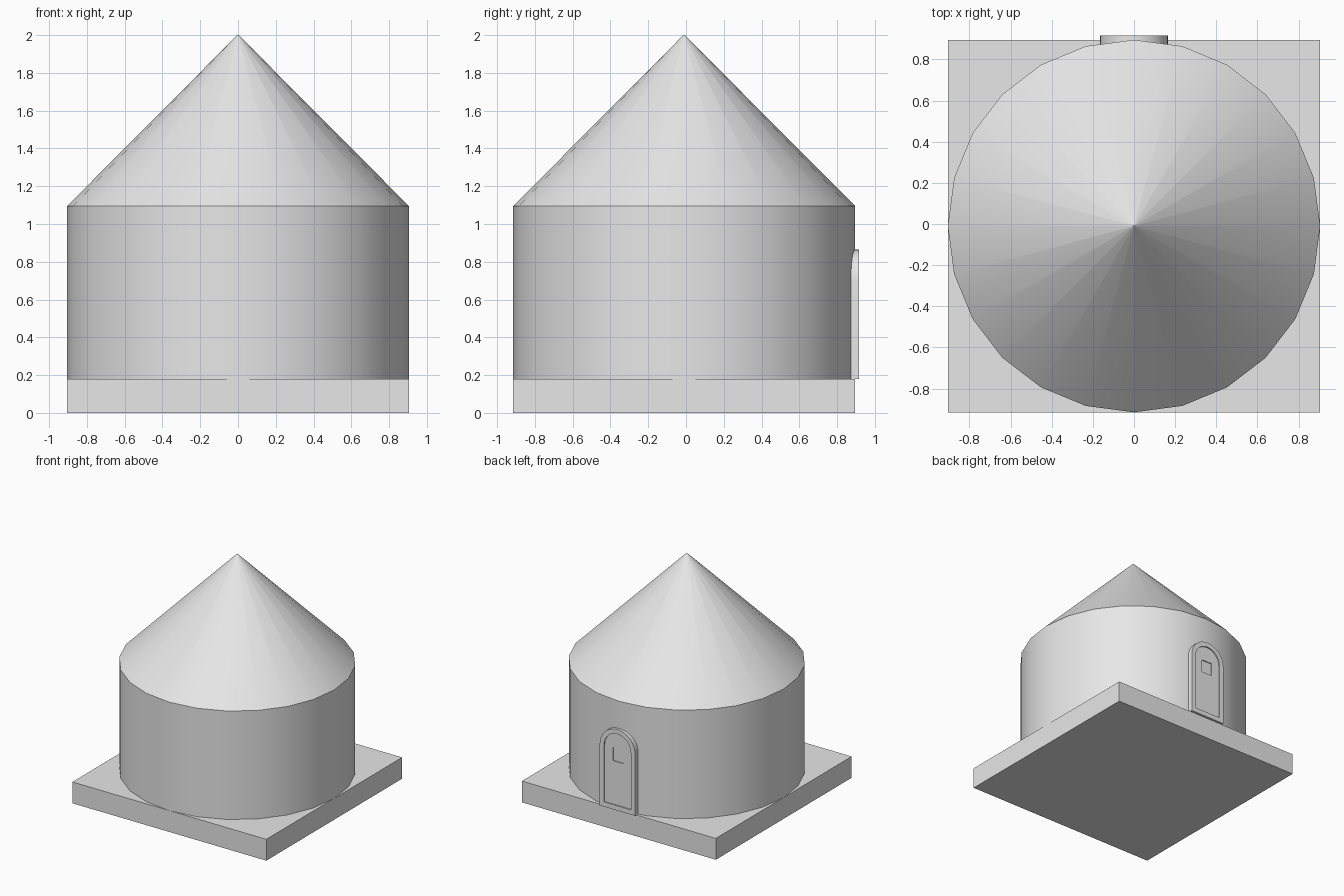
import bpy, bmesh, math
from mathutils import Vector

cube = bpy.data.objects.get("Cube")
if cube:
    bpy.data.objects.remove(cube, do_unlink=True)

RADIUS, MID_Y = 0.905, -0.01
BASE_TOP, EAVE, PEAK = 0.18, 1.095, 2.0
SIDES = 24

stone = bpy.data.materials.new("light_grey")
stone.use_nodes = True
stone.diffuse_color = (0.8, 0.8, 0.8, 1)
stone.node_tree.nodes["Principled BSDF"].inputs["Base Color"].default_value = (0.8, 0.8, 0.8, 1)


def finish(name, smooth=False):
    """Name the active object, colour it and optionally smooth it."""
    ob = bpy.context.object
    ob.name = ob.data.name = name
    ob.data.materials.append(stone)
    if smooth:
        bpy.ops.object.shade_smooth_by_angle(angle=math.radians(30))
    return ob


def box(name, size, centre):
    bpy.ops.mesh.primitive_cube_add(size=1, location=centre)
    bpy.context.object.scale = size
    bpy.ops.object.transform_apply(location=False, rotation=False, scale=True)
    return finish(name)


def ring_solid(name, low, high, z0, z1, fill):
    """Round part with a corner on each axis."""
    bpy.ops.mesh.primitive_cone_add(vertices=SIDES, radius1=low, radius2=high, depth=z1 - z0,
                                    end_fill_type=fill, location=(0, MID_Y, (z0 + z1) / 2))
    return finish(name, True)


# Square plinth, round wall and pointed roof
box("plinth", (2 * RADIUS, 2 * RADIUS, BASE_TOP), (0, MID_Y, BASE_TOP / 2))
ring_solid("round_wall", RADIUS, RADIUS, BASE_TOP, EAVE, 'NOTHING')
ring_solid("conical_roof", RADIUS, 0.004, EAVE, PEAK, 'NGON')

# Arched door at the back: slab with a sunken panel inside a raised frame
HALF, SPRING, FRONT, BACK = 0.165, 0.70, 0.915, 0.86
outline = [(HALF, BASE_TOP)]
for i in range(17):
    a = math.pi * i / 16
    outline.append((HALF * math.cos(a), SPRING + HALF * math.sin(a)))
outline.append((-HALF, BASE_TOP))

bm = bmesh.new()
back_face = bm.faces.new([bm.verts.new((x, BACK, z)) for x, z in outline])
slab = bmesh.ops.extrude_face_region(bm, geom=[back_face], use_keep_orig=True)
moved = [g for g in slab["geom"] if isinstance(g, bmesh.types.BMVert)]
bmesh.ops.translate(bm, vec=Vector((0, FRONT - BACK, 0)), verts=moved)
bmesh.ops.recalc_face_normals(bm, faces=bm.faces[:])
panel = max(bm.faces, key=lambda f: f.calc_center_median().y)
bmesh.ops.inset_region(bm, faces=[panel], thickness=0.04, use_even_offset=True)
sunk = bmesh.ops.extrude_discrete_faces(bm, faces=[panel])["faces"][0]
bmesh.ops.translate(bm, vec=Vector((0, -0.01, 0)), verts=sunk.verts[:])
bmesh.ops.recalc_face_normals(bm, faces=bm.faces[:])
mesh = bpy.data.meshes.new("arched_door")
bm.to_mesh(mesh)
bm.free()
door = bpy.data.objects.new("arched_door", mesh)
bpy.context.collection.objects.link(door)

# Small square peephole sunk into the door panel
cutter = box("peephole_cutter", (0.1, 0.05, 0.11), (0, 0.922, 0.64))
cutter.hide_render = True
bpy.ops.object.select_all(action='DESELECT')
door.select_set(True)
bpy.context.view_layer.objects.active = door
cut = door.modifiers.new("peephole", 'BOOLEAN')
cut.operation, cut.solver, cut.object = 'DIFFERENCE', 'EXACT', cutter
bpy.ops.object.modifier_apply(modifier=cut.name)
bpy.data.objects.remove(cutter, do_unlink=True)
door.data.materials.clear()
finish("arched_door", True)
